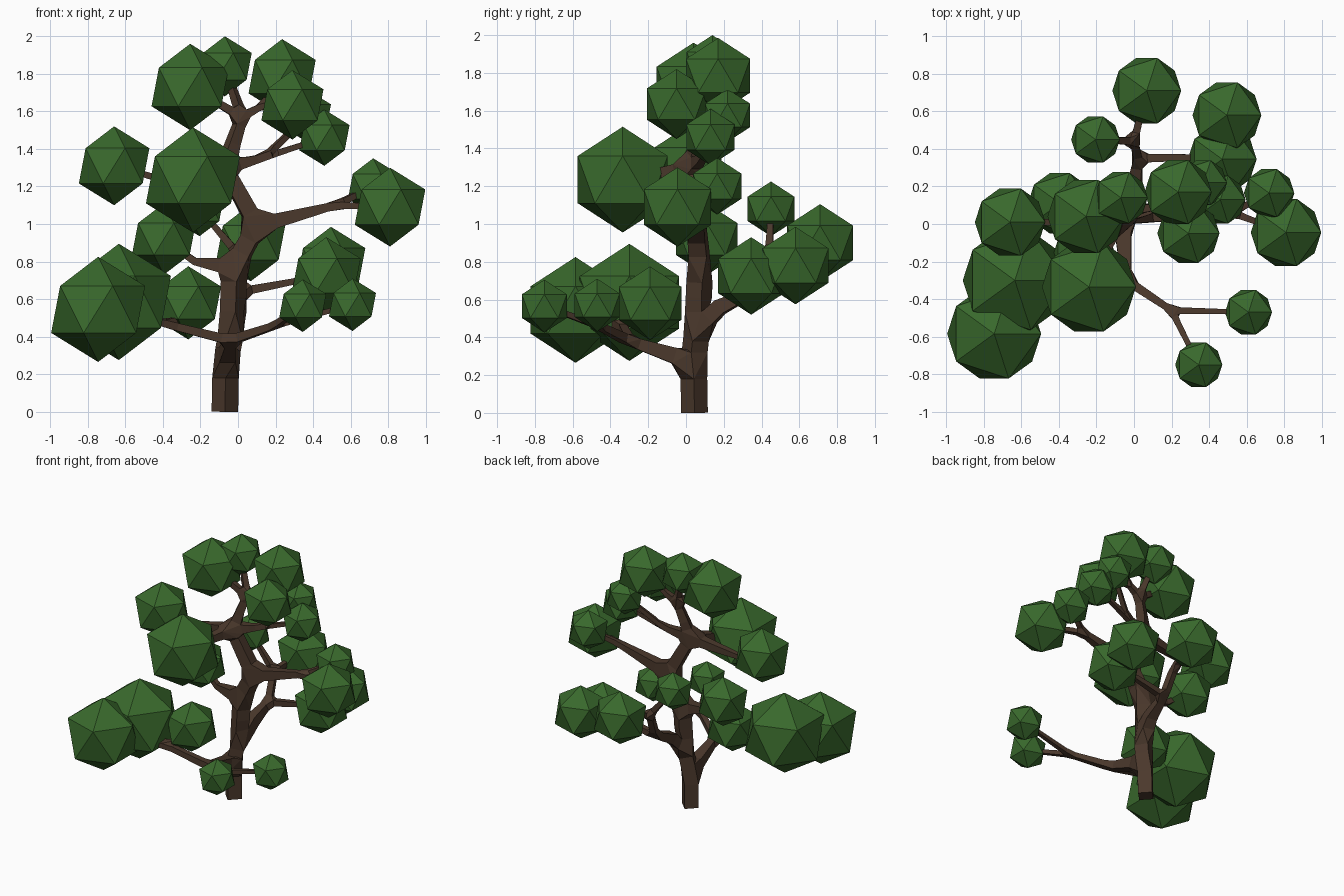
import bpy

if "Cube" in bpy.data.objects:
    bpy.data.objects.remove(bpy.data.objects["Cube"])


def material(name, rgb):
    m = bpy.data.materials.new(name)
    m.diffuse_color = (*rgb, 1)
    m.use_nodes = True
    m.node_tree.nodes["Principled BSDF"].inputs["Base Color"].default_value = m.diffuse_color
    return m


bark = material("bark", (0.07, 0.04, 0.025))
green = material("leaf_green", (0.04, 0.14, 0.025))

# Leaf clusters: x, y, z, radius
clusters = {
    "A": (-.255, .04, 1.73, .23), "B": (-.07, .14, 1.84, .16),
    "C": (.235, .17, 1.785, .2), "D": (.29, -.05, 1.635, .185),
    "E": (.37, .22, 1.575, .14), "F": (.46, .13, 1.46, .15),
    "G": (-.66, .01, 1.31, .21), "H": (-.24, -.335, 1.235, .28),
    "J": (-.395, .11, .92, .19), "K": (.81, -.045, 1.09, .21),
    "L": (.72, .165, 1.2, .15), "M": (-.205, .45, 1.08, .145),
    "N": (.068, .71, .9, .205), "O": (.495, .58, .78, .205),
    "P": (.47, .345, .725, .205), "Q": (.345, -.75, .565, .14),
    "R": (.61, -.47, .57, .14), "S": (-.265, -.19, .58, .195),
    "T": (-.635, -.3, .585, .31), "U": (-.745, -.585, .545, .28),
}
for i, (x, y, z, r) in enumerate(clusters.values()):
    bpy.ops.mesh.primitive_ico_sphere_add(subdivisions=1, radius=r, location=(x, y, z))
    ob = bpy.context.object
    ob.name = f"leaf_cluster_{i + 1}"
    ob.data.materials.append(green)

# Branch skeleton: name -> (parent, x, y, z, radius)
nodes = {
    "base": (None, -.07, .045, 0, .05),
    "t1": ("base", -.065, .04, .27, .05),
    "t2": ("t1", -.03, .06, .45, .05),
    "t3": ("t2", -.02, .075, .77, .05),
    "t4": ("t3", .1, .055, .99, .045),
    "t5": ("t4", -.07, .035, 1.3, .038),
    "t6": ("t5", .02, .08, 1.57, .025),
    # low front limb
    "f1": ("t1", -.04, -.3, .38, .025),
    "f2": ("f1", .2, -.46, .46, .018),
    "f3": ("f1", -.36, -.34, .46, .02),
    # back limb
    "b1": ("t2", 0, .18, .56, .04),
    "b2": ("b1", .02, .35, .64, .024),
    "b3": ("b2", .33, .355, .7, .016),
    "b4": ("b2", .0, .44, .84, .022),
    # side limbs
    "j1": ("t3", -.23, .08, .8, .02),
    "r1": ("t4", .52, .06, 1.1, .02),
    "g1": ("t5", -.45, .01, 1.25, .018),
    "u1": ("t5", .14, .09, 1.355, .018),
    "u2": ("t6", .13, .09, 1.63, .016),
}
# Twigs reach from a limb into each cluster
twigs = {"A": "t6", "B": "t6", "C": "u2", "D": "u2", "E": "u1", "F": "u1",
         "G": "g1", "H": "t5", "J": "j1", "K": "r1", "L": "r1", "M": "b4",
         "N": "b4", "O": "b3", "P": "b3", "Q": "f2", "R": "f2", "S": "f3",
         "T": "f3", "U": "f3"}
for leaf, parent in twigs.items():
    nodes[leaf] = (parent, *clusters[leaf][:3], .012)

keys = list(nodes)
mesh = bpy.data.meshes.new("trunk_and_branches")
mesh.from_pydata([n[1:4] for n in nodes.values()],
                 [(keys.index(n[0]), i) for i, n in enumerate(nodes.values()) if n[0]], [])
trunk = bpy.data.objects.new("trunk_and_branches", mesh)
bpy.context.collection.objects.link(trunk)
mesh.materials.append(bark)

# Square-section skin over the skeleton
bpy.context.view_layer.objects.active = trunk
skin = trunk.modifiers.new("skin", 'SKIN')
skin.branch_smoothing = 0
if not mesh.skin_vertices:
    bpy.ops.object.select_all(action='DESELECT')
    trunk.select_set(True)
    bpy.ops.mesh.customdata_skin_add()
for n, sv in zip(nodes.values(), mesh.skin_vertices[0].data):
    sv.radius = (n[4], n[4])
    sv.use_root = n[0] is None
